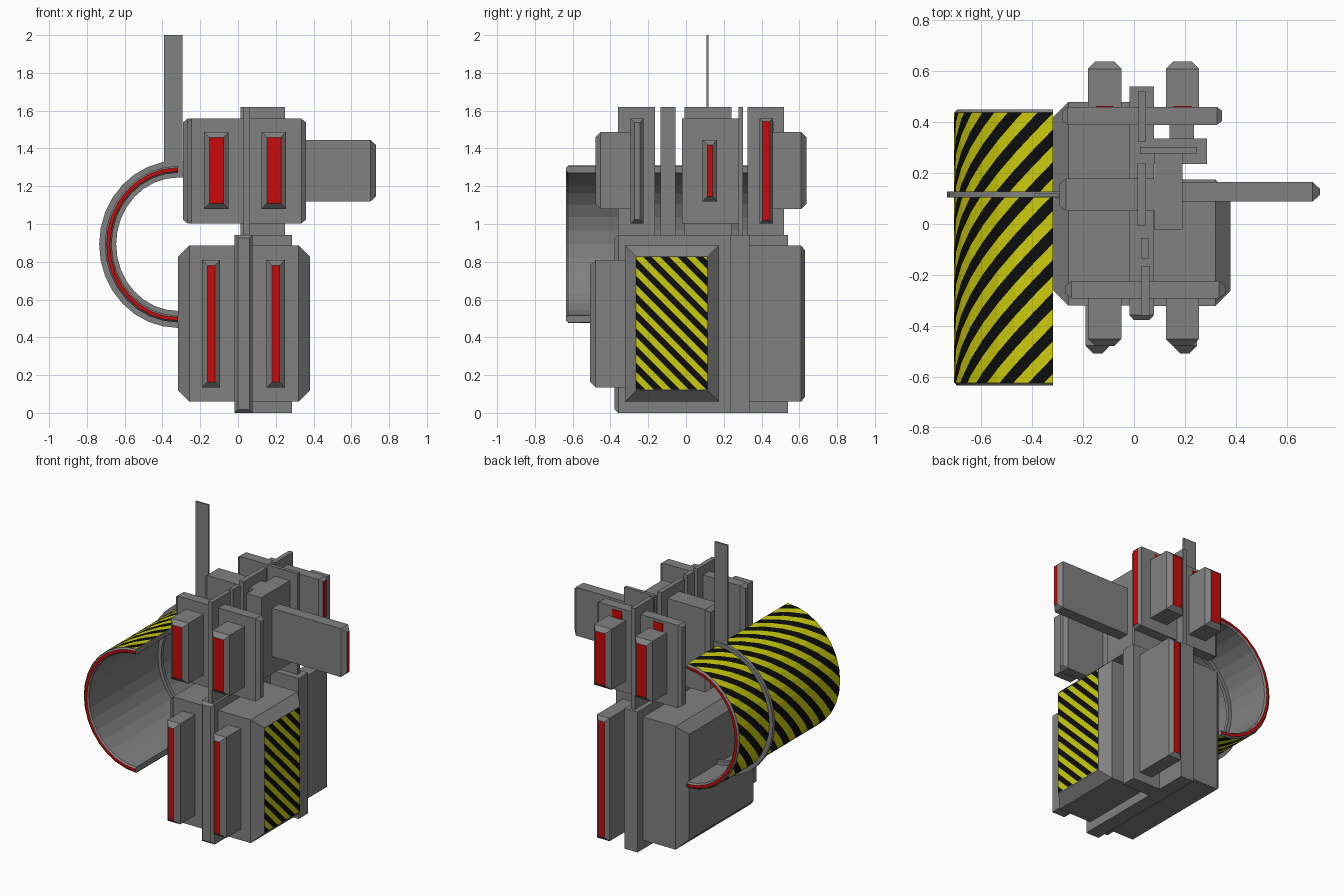
import bpy, bmesh, math
from mathutils import Vector

if "Cube" in bpy.data.objects:
    bpy.data.objects.remove(bpy.data.objects["Cube"])


def material(name, rgb):
    m = bpy.data.materials.new(name)
    m.diffuse_color = (*rgb, 1)
    m.use_nodes = True
    m.node_tree.nodes["Principled BSDF"].inputs["Base Color"].default_value = m.diffuse_color
    return m


GREY = material("grey", (0.22, 0.22, 0.22))
RED = material("red", (0.6, 0.003, 0.003))
YELLOW = material("yellow", (0.6, 0.6, 0.004))
BLACK = material("black", (0.004, 0.004, 0.004))


def finish(name, bm, mats, recalc=True):
    if recalc:
        bmesh.ops.recalc_face_normals(bm, faces=bm.faces[:])
    me = bpy.data.meshes.new(name)
    bm.to_mesh(me)
    bm.free()
    for m in mats:
        me.materials.append(m)
    ob = bpy.data.objects.new(name, me)
    bpy.context.collection.objects.link(ob)
    return ob


def block(name, x, y, z, tips=(), mat=GREY):
    """Box with tapered ends; tip = (axis, side, depth, inset, is_red)."""
    lo, hi = [list(v) for v in zip(x, y, z)]
    ends = [(a, s, (lo, hi)[s][a], d, i, r) for a, s, d, i, r in tips]
    for a, s, end, d, i, r in ends:
        (lo, hi)[s][a] += -d if s else d
    bm = bmesh.new()
    bmesh.ops.create_cube(bm, size=1)
    for v in bm.verts:
        v.co = Vector([hi[k] if v.co[k] > 0 else lo[k] for k in range(3)])
    for a, s, end, d, i, r in ends:
        bm.normal_update()
        face = max(bm.faces, key=lambda f: f.normal[a] * (1 if s else -1))
        new = bmesh.ops.extrude_discrete_faces(bm, faces=[face])["faces"][0]
        mid = new.calc_center_median()
        for v in new.verts:
            for k in range(3):
                v.co[k] = end if k == a else v.co[k] + (i if v.co[k] < mid[k] else -i)
        new.material_index = int(r)
    return finish(name, bm, [mat, RED])


X, Y = 0, 1
FRONT, BACK = 0, 1

# Lower body: long left half, shorter right half with tapered sides
block("body_left", (-0.318, 0.0), (-0.32, 0.48), (0.06, 0.887), [(X, 0, 0.06, 0.06, 0)])
block("body_right", (0.0, 0.38), (-0.322, 0.175), (0.06, 0.887), [(X, 1, 0.06, 0.06, 0)])

# Lower spine and cross plate
block("lower_spine", (-0.018, 0.078), (-0.378, 0.54), (0, 0.943), [(Y, FRONT, 0.02, 0.018, 0)])
block("lower_cross_plate", (0.05, 0.286), (0.235, 0.336), (0, 0.943))

# Lower fins with red tips
for n, c in (("left", -0.142), ("right", 0.2)):
    block("lower_front_fin_" + n, (c - 0.048, c + 0.048), (-0.508, -0.31), (0.135, 0.81),
          [(Y, FRONT, 0.03, 0.029, 1)])
block("lower_rear_fin", (0.14, 0.235), (0.33, 0.63), (0.06, 0.885), [(Y, BACK, 0.02, 0.025, 1)])

# Upper spine in separate pieces, plus thin cross plate
for i, (x0, x1, y0, y1) in enumerate([(0.03, 0.06, -0.36, -0.165), (0.028, 0.058, -0.135, -0.055),
                                      (0.014, 0.046, -0.008, 0.24), (0.015, 0.046, 0.325, 0.52)]):
    block("upper_spine_%d" % (i + 1), (x0, x1), (y0, y1), (0.93, 1.62))
block("upper_cross_plate", (0.024, 0.248), (0.278, 0.302), (0.93, 1.62))

# Upper wide plates
ZU = (1.003, 1.558)
block("upper_front_plate", (-0.27, 0.36), (-0.293, -0.224), ZU, [(X, 0, 0.025, 0.02, 0), (X, 1, 0.025, 0.02, 0)])
block("upper_rear_plate", (-0.282, 0.346), (0.39, 0.46), ZU, [(X, 0, 0.02, 0.015, 0), (X, 1, 0.02, 0.015, 1)])
block("upper_middle_plate", (-0.292, 0.085), (0.052, 0.178), ZU, [(X, 0, 0.025, 0.02, 0)])
block("upper_middle_block", (0.08, 0.19), (-0.022, 0.28), ZU)

# Side bar with red end
block("side_bar", (0.18, 0.73), (0.088, 0.165), (1.12, 1.445), [(X, 1, 0.028, 0.026, 1)])

# Upper fins front and back, red tips
for n, c in (("left", -0.115), ("right", 0.19)):
    xs = (c - 0.065, c + 0.065)
    block("upper_front_fin_" + n, xs, (-0.48, -0.28), (1.08, 1.487), [(Y, FRONT, 0.028, 0.028, 1)])
    block("upper_rear_fin_" + n, xs, (0.45, 0.638), (1.08, 1.487), [(Y, BACK, 0.028, 0.028, 1)])
    block("rear_marker_" + n, (c - 0.035, c + 0.035), (0.458, 0.464), (1.487, 1.54), mat=RED)

# Half-round shield and its support ring
CX, CZ, SEG = -0.318, 0.893, 16


def arc(rx, rz):
    ts = [math.pi * (k / SEG - 0.5) for k in range(SEG + 1)]
    return [(CX - rx * math.cos(t), CZ + rz * math.sin(t)) for t in ts]


def arc_shell(name, sections, mat_end):
    """sections: (y, outer rx, outer rz, thickness)"""
    bm = bmesh.new()
    loops = []
    for y, rx, rz, th in sections:
        pts = arc(rx, rz) + arc(rx - th, rz - th)[::-1]
        loops.append([bm.verts.new((px, y, pz)) for px, pz in pts])
    n = len(loops[0])
    for a, b in zip(loops, loops[1:]):
        for k in range(n):
            bm.faces.new((a[k], a[(k + 1) % n], b[(k + 1) % n], b[k]))
    for lp in (loops[0], loops[-1]):
        for k in range(SEG):
            bm.faces.new((lp[k], lp[k + 1], lp[n - 2 - k], lp[n - 1 - k])).material_index = 1
    return finish(name, bm, [GREY, mat_end])


RX, RZ = 0.387, 0.414
arc_shell("shield", [(-0.635, RX - 0.009, RZ - 0.009, 0.018), (-0.624, RX, RZ, 0.036),
                     (0.438, RX, RZ, 0.036), (0.449, RX - 0.009, RZ - 0.009, 0.018)], RED)
arc_shell("support_ring", [(0.104, 0.417, 0.443, 0.09), (0.127, 0.417, 0.443, 0.09)], GREY)
block("mast", (-0.392, -0.295), (0.108, 0.12), (1.25, 2.0))
block("ring_mount", (-0.34, -0.285), (0.104, 0.127), (1.245, 1.333))


# Diagonal hazard stripes: cut a flat sheet into strips, then place it
def striped_sheet(name, u, v, sign, half, ucuts, place, centre):
    bm = bmesh.new()
    bm.faces.new([bm.verts.new((a, b, 0)) for a, b in
                  ((u[0], v[0]), (u[1], v[0]), (u[1], v[1]), (u[0], v[1]))])

    def cut(co, no):
        bmesh.ops.bisect_plane(bm, geom=bm.verts[:] + bm.edges[:] + bm.faces[:],
                               dist=1e-6, plane_co=co, plane_no=no)
    for k in range(-40, 41):
        cut((0, k * half, 0), (sign, 1, 0))
    for c in ucuts:
        cut((c, 0, 0), (1, 0, 0))
    for f in bm.faces:
        m = f.calc_center_median()
        f.material_index = math.floor((m.y + sign * m.x) / half) % 2
    for w in bm.verts:
        w.co = place(w.co.x, w.co.y)
    bm.normal_update()
    for f in bm.faces:
        m = f.calc_center_median()
        if f.normal.dot(m - Vector((centre[0], m.y, centre[1]))) < 0:
            f.normal_flip()
    return finish(name, bm, [YELLOW, BLACK], recalc=False)


STEP = math.pi * 0.4 / SEG
OUTER = arc(RX + 0.003, RZ + 0.003)


def on_shield(s, y):
    t = s / STEP + SEG / 2
    k = min(max(int(t), 0), SEG - 1)
    p, q = Vector(OUTER[k]), Vector(OUTER[k + 1])
    r = p.lerp(q, t - k)
    return Vector((r.x, y, r.y))


H = STEP * SEG / 2
striped_sheet("shield_stripes", (-H, H), (-0.624, 0.438), -1, 0.064,
              [STEP * k for k in range(1 - SEG // 2, SEG // 2)], on_shield, (CX, CZ))
striped_sheet("side_panel_stripes", (0.125, 0.825), (-0.264, 0.114), 1, 0.046, [],
              lambda z, y: Vector((0.382, y, z)), (0, 0.475))
